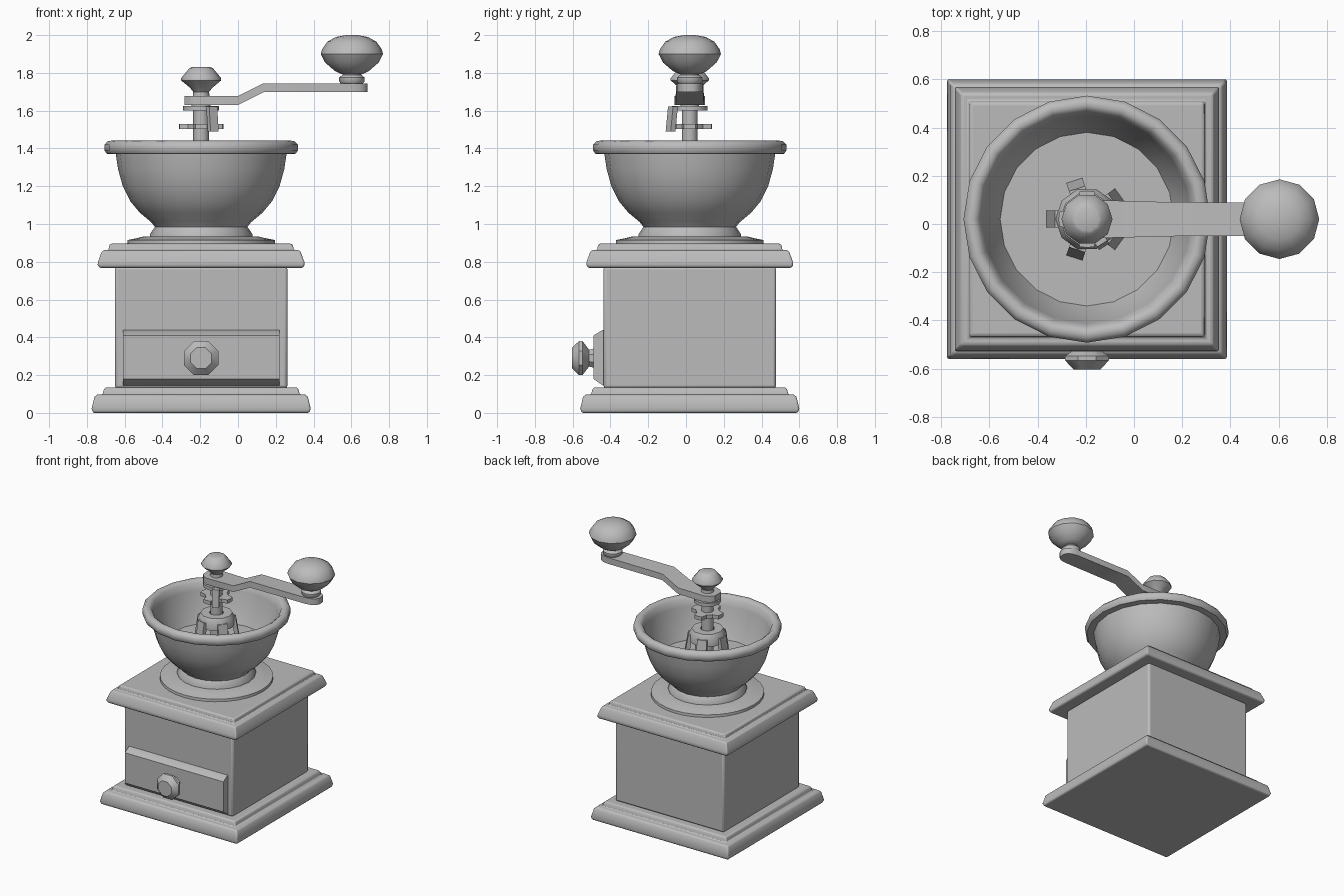
import bpy, bmesh, math
from mathutils import Matrix, Vector

if "Cube" in bpy.data.objects:
    bpy.data.objects.remove(bpy.data.objects["Cube"])

CX, CY = -0.195, 0.02          # axis of the mill
ARM_X = 0.603                  # axis of the crank knob

metal = bpy.data.materials.new("plain_grey")
metal.diffuse_color = (0.5, 0.5, 0.5, 1)
metal.use_nodes = True
metal.node_tree.nodes["Principled BSDF"].inputs["Base Color"].default_value = metal.diffuse_color


def finish(name, bm, angle=40, bevel=0):
    bmesh.ops.remove_doubles(bm, verts=bm.verts, dist=1e-5)
    bmesh.ops.recalc_face_normals(bm, faces=bm.faces)
    mesh = bpy.data.meshes.new(name)
    bm.to_mesh(mesh)
    bm.free()
    mesh.materials.append(metal)
    ob = bpy.data.objects.new(name, mesh)
    bpy.context.collection.objects.link(ob)
    if bevel:
        mod = ob.modifiers.new("soft_edges", 'BEVEL')
        mod.width, mod.segments = bevel, 2
        mod.limit_method, mod.angle_limit = 'ANGLE', math.radians(50)
    bpy.ops.object.select_all(action='DESELECT')
    ob.select_set(True)
    bpy.context.view_layer.objects.active = ob
    bpy.ops.object.shade_smooth_by_angle(angle=math.radians(angle))
    return ob


def lathe(name, profile, sides, centre=(CX, CY, 0), turn=0.0, tilt=None,
          angle=40, bevel=0, closed=False):
    """Revolve (radius, height) points about the vertical; caps open ends."""
    bm = bmesh.new()
    rings = []
    for r, z in profile:
        rings.append([bm.verts.new((r * math.cos(turn + 2 * math.pi * i / sides),
                                    r * math.sin(turn + 2 * math.pi * i / sides), z))
                      for i in range(sides)])
    pairs = list(zip(rings, rings[1:]))
    if closed:
        pairs.append((rings[-1], rings[0]))
    for a, b in pairs:
        for i in range(sides):
            j = (i + 1) % sides
            bm.faces.new((a[i], a[j], b[j], b[i]))
    if not closed:
        bm.faces.new(rings[0])
        bm.faces.new(rings[-1])
    if tilt:
        bm.transform(tilt)
    bm.transform(Matrix.Translation(centre))
    return finish(name, bm, angle, bevel)


def square(name, profile, bevel):
    """Square moulding from (half width, height) points."""
    return lathe(name, [(w * math.sqrt(2), z) for w, z in profile], 4,
                 turn=math.pi / 4, bevel=bevel)


def prism(name, outline, push, bevel=0):
    """Extrude a flat outline along a vector."""
    bm = bmesh.new()
    face = bm.faces.new([bm.verts.new(p) for p in outline])
    ext = bmesh.ops.extrude_face_region(bm, geom=[face])["geom"]
    bmesh.ops.translate(bm, vec=push, verts=[v for v in ext if isinstance(v, bmesh.types.BMVert)])
    return finish(name, bm, 40, bevel)


def bar(name, a, b, width, depth, heading):
    """Rectangular bar from a to b, its depth facing the heading."""
    a, b = Vector(a), Vector(b)
    out = Vector((math.cos(heading), math.sin(heading), 0)) * depth / 2
    side = Vector((-math.sin(heading), math.cos(heading), 0)) * width / 2
    return prism(name, [a + out + side, a - out + side, a - out - side, a + out - side], b - a)


# Wooden box: stepped foot, body and stepped lid
square("base_moulding", [(.572, 0), (.58, .022), (.565, .085), (.55, .097),
                         (.522, .097), (.516, .122), (.508, .135)], .008)
square("body", [(.457, .13), (.457, .775)], .015)
square("lid_moulding", [(.54, .768), (.548, .785), (.546, .8), (.528, .85), (.518, .862),
                        (.49, .862), (.486, .888), (.48, .896)], .008)

# Drawer front, chamfered along its top and bottom
prism("drawer_front", [(-.61, -.42, .145), (-.61, -.44, .145), (-.61, -.49, .18),
                       (-.61, -.49, .41), (-.61, -.44, .44), (-.61, -.42, .44)], (.83, 0, 0))
lathe("drawer_knob", [(.055, 0), (.048, .025), (.098, .06), (.098, .078), (.06, .115)], 8,
      centre=(CX, -.488, .29), turn=math.pi / 8, tilt=Matrix.Rotation(math.pi / 2, 4, 'X'))

# Hopper bowl with a rolled rim
lathe("bowl_flange", [(.392, .89), (.39, .915), (.34, .925), (.3, .935)], 32)
lathe("bowl", [(.272, .925), (.272, .945), (.245, .985), (.265, 1.01), (.325, 1.06),
               (.375, 1.12), (.415, 1.2), (.44, 1.29), (.452, 1.37), (.5, 1.372),
               (.512, 1.39), (.512, 1.42), (.495, 1.438), (.47, 1.442), (.448, 1.425),
               (.432, 1.37), (.41, 1.26), (.36, 1.15)], 20, angle=50)

# Bearing cage around the shaft
lathe("cage_ring", [(.13, 1.31), (.13, 1.36), (.11, 1.395), (.05, 1.395), (.05, 1.36), (.1, 1.31)],
      10, closed=True)
for i in range(5):
    t = math.pi + i * 2 * math.pi / 5
    c, s = math.cos(t), math.sin(t)
    bar("cage_leg", (CX + .155 * c, CY + .155 * s, 1.14),
        (CX + .118 * c, CY + .118 * s, 1.36), .07, .03, t)
lathe("shaft", [(.042, 1.14), (.042, 1.7)], 12)

# Grind adjuster: lobed nut, and a lock plate with a bent tab
nut = [(CX + r * math.cos(t), CY + r * math.sin(t), 1.502)
       for t, r in ((i * math.pi / 12, .118 if i % 6 in (0, 1, 5) else .08) for i in range(24))]
prism("adjusting_nut", nut, (0, 0, .028))
lathe("lock_plate", [(.095, 1.6), (.095, 1.625)], 12)
tab = math.radians(-58)
tx, ty = math.cos(tab), math.sin(tab)
bar("lock_tab", (CX + .12 * tx, CY + .12 * ty, 1.49),
    (CX + .105 * tx, CY + .105 * ty, 1.622), .05, .03, tab)
lathe("crank_collar", [(.05, 1.62), (.05, 1.64)], 12)

# Crank arm: rounded ends, stepped up part way along
bm = bmesh.new()
stations = [(-.283, .035, 1.63), (-.26, .062, 1.63), (-.225, .08, 1.63), (0, .075, 1.63),
            (.135, .071, 1.698), (.6, .068, 1.698), (.645, .06, 1.698), (.672, .043, 1.698),
            (.685, .02, 1.698)]
rows = [[bm.verts.new((x, CY + sy * w, z + dz)) for sy, dz in
         ((-1, 0), (1, 0), (1, .047), (-1, .047))] for x, w, z in stations]
for a, b in zip(rows, rows[1:]):
    for i in range(4):
        j = (i + 1) % 4
        bm.faces.new((a[i], a[j], b[j], b[i]))
bm.faces.new(rows[0])
bm.faces.new(rows[-1])
finish("crank_arm", bm, 30)

# Cap nut on the shaft and the grip knob at the end of the arm
lathe("cap_nut", [(.045, 1.67), (.042, 1.7), (.06, 1.722), (.106, 1.76), (.106, 1.772),
                  (.062, 1.825), (.05, 1.83)], 10)
lathe("grip_neck", [(.055, 1.74), (.068, 1.755), (.068, 1.775), (.05, 1.79), (.05, 1.81)],
      12, centre=(ARM_X, CY, 0))
lathe("grip_knob", [(.06, 1.795), (.09, 1.81), (.142, 1.855), (.165, 1.9), (.158, 1.925),
                    (.13, 1.965), (.085, 1.99), (.03, 2.0)], 12, centre=(ARM_X, CY, 0))
